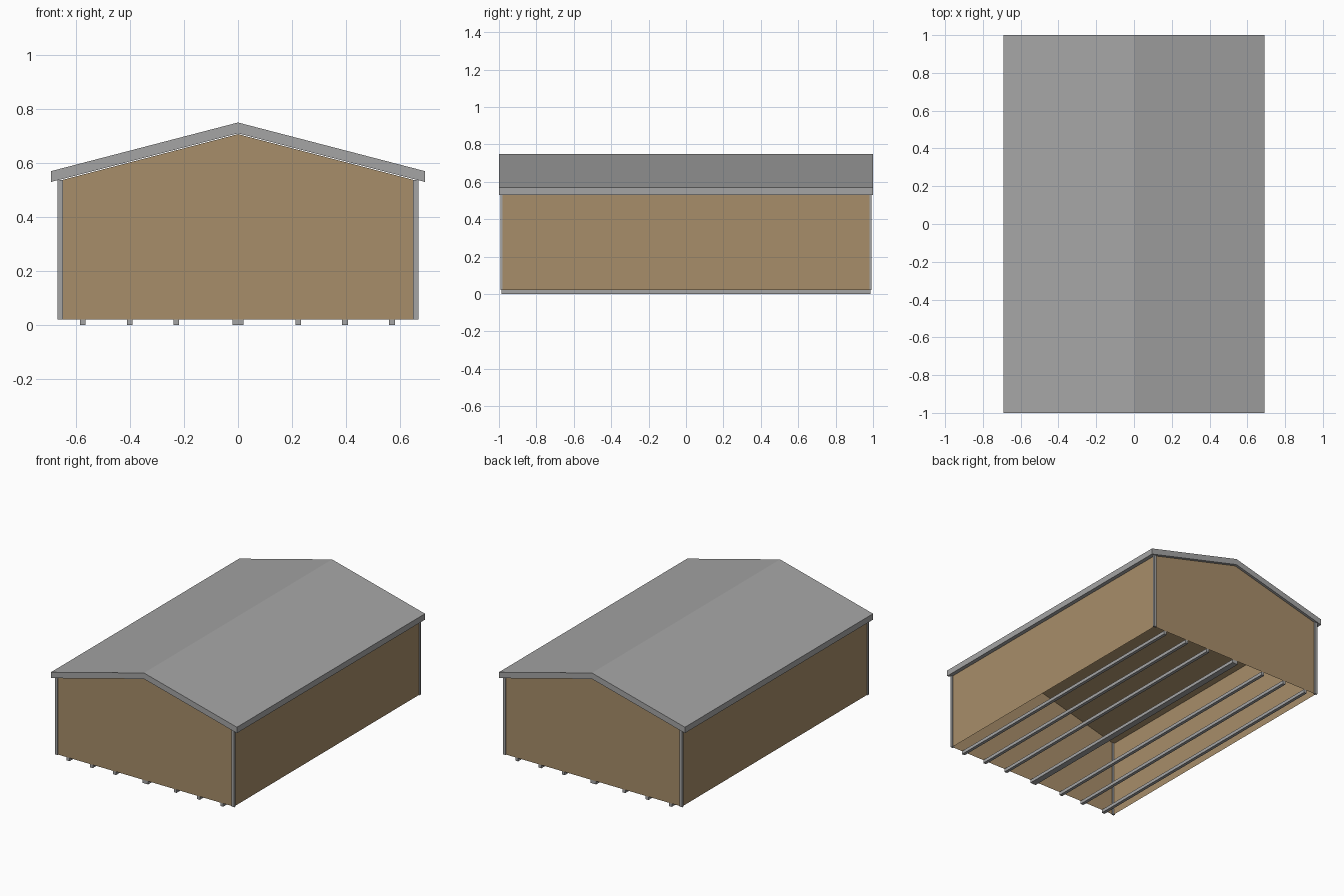
import bpy, bmesh

if "Cube" in bpy.data.objects:
    bpy.data.objects.remove(bpy.data.objects["Cube"])


def material(name, color):
    m = bpy.data.materials.new(name)
    m.diffuse_color = (*color, 1)
    m.use_nodes = True
    m.node_tree.nodes["Principled BSDF"].inputs["Base Color"].default_value = m.diffuse_color
    return m


GREY = material("grey metal", (0.376, 0.376, 0.376))
TAN = material("tan cladding", (0.39, 0.27, 0.144))


def finish(bm, name, mat):
    bmesh.ops.recalc_face_normals(bm, faces=bm.faces)
    mesh = bpy.data.meshes.new(name)
    bm.to_mesh(mesh)
    bm.free()
    mesh.materials.append(mat)
    obj = bpy.data.objects.new(name, mesh)
    bpy.context.collection.objects.link(obj)
    return obj


def prism(name, profile, half_len, mat, open_bottom=False):
    """Extrude an x-z profile along y; the last profile edge can be left open."""
    bm = bmesh.new()
    a = [bm.verts.new((x, -half_len, z)) for x, z in profile]
    b = [bm.verts.new((x, half_len, z)) for x, z in profile]
    n = len(profile)
    bm.faces.new(a)
    bm.faces.new(b[::-1])
    for i in range(n - 1 if open_bottom else n):
        j = (i + 1) % n
        bm.faces.new((a[i], b[i], b[j], a[j]))
    return finish(bm, name, mat)


def box(name, x0, x1, y0, y1, z0, z1, mat):
    bm = bmesh.new()
    bmesh.ops.create_cube(bm, size=1)
    for v in bm.verts:
        v.co = (x1 if v.co.x > 0 else x0, y1 if v.co.y > 0 else y0,
                z1 if v.co.z > 0 else z0)
    return finish(bm, name, mat)


FLOOR = 0.022

# Gabled roof slab
prism("roof", [(-0.692, 0.53), (0, 0.71), (0.692, 0.53),
               (0.692, 0.57), (0, 0.75), (-0.692, 0.57)], 1.0, GREY)

# Wall shell with ceiling lining, open underneath
prism("walls", [(-0.66, FLOOR), (-0.66, 0.535), (0, 0.707),
                (0.66, 0.535), (0.66, FLOOR)], 0.986, TAN, open_bottom=True)

# Corner posts, slightly proud of the walls
for sx in (-1, 1):
    for sy in (-1, 1):
        xs = sorted((sx * 0.648, sx * 0.667))
        ys = sorted((sy * 0.98, sy * 0.993))
        box("corner_post", *xs, *ys, FLOOR, 0.537, GREY)

# Floor skids: a wide middle one and three narrow ones each side
for x in (-0.574, -0.401, -0.228, 0, 0.223, 0.396, 0.57):
    w = 0.0105 if x else 0.021
    box("floor_skid", x - w, x + w, -0.986, 0.986, 0, FLOOR, GREY)
